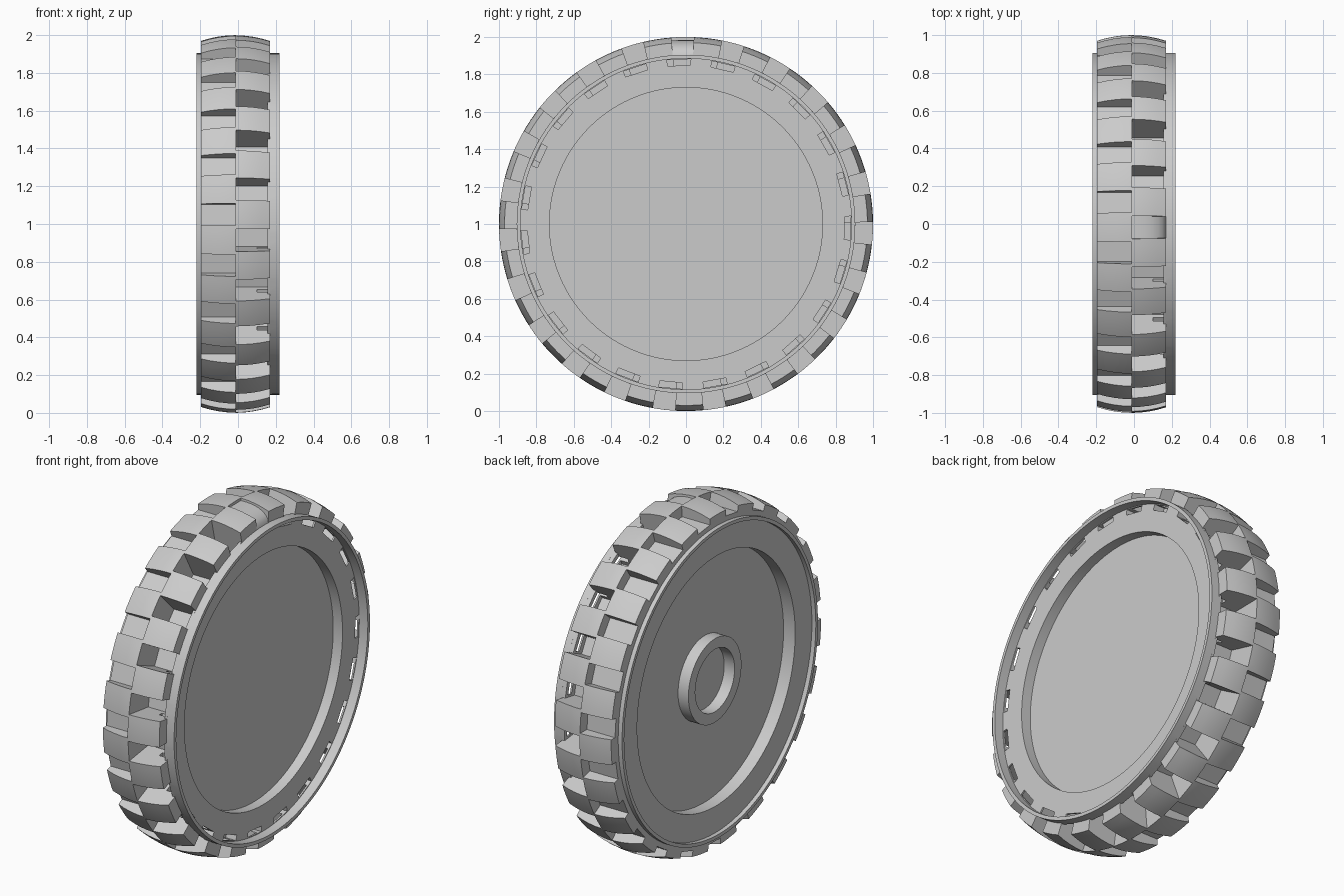
import bpy, bmesh
from math import sin, cos, radians, tau

if "Cube" in bpy.data.objects:
    bpy.data.objects.remove(bpy.data.objects["Cube"])

LUGS = 23
STEP = tau / LUGS

grey = bpy.data.materials.new("plain grey")
grey.use_nodes = True
grey.diffuse_color = (0.6, 0.6, 0.6, 1)
grey.node_tree.nodes["Principled BSDF"].inputs["Base Color"].default_value = (0.6, 0.6, 0.6, 1)


def wheel_point(x, r, a):
    """Point at radius r; the angle runs from the front up over the top."""
    return (x, -r * cos(a), 1 + r * sin(a))


def make_object(name, bm):
    bmesh.ops.recalc_face_normals(bm, faces=bm.faces)
    mesh = bpy.data.meshes.new(name)
    bm.to_mesh(mesh)
    bm.free()
    mesh.materials.append(grey)
    obj = bpy.data.objects.new(name, mesh)
    bpy.context.collection.objects.link(obj)
    return obj


def lathe(name, profile, segments, closed=False):
    """Turn an (x, radius) profile around the axle."""
    bm = bmesh.new()
    rings = [[bm.verts.new(wheel_point(x, r, tau * i / segments)) for x, r in profile]
             for i in range(segments)]
    n = len(profile)
    for i, ring in enumerate(rings):
        after = rings[(i + 1) % segments]
        for j in range(n if closed else n - 1):
            k = (j + 1) % n
            bm.faces.new((ring[j], ring[k], after[k], after[j]))
    bmesh.ops.remove_doubles(bm, verts=bm.verts, dist=1e-5)
    return make_object(name, bm)


def wedges(name, profile, start, end, places=range(LUGS)):
    """One prism per tread step, between two angles in degrees."""
    bm = bmesh.new()
    for i in places:
        a, b = [[bm.verts.new(wheel_point(x, r, i * STEP + radians(angle)))
                 for x, r in profile] for angle in (start, end)]
        bm.faces.new(a)
        bm.faces.new(b[::-1])
        for j in range(len(profile)):
            k = (j + 1) % len(profile)
            bm.faces.new((a[j], b[j], b[k], a[k]))
    return make_object(name, bm)


def cut(obj, cutter):
    cutter.hide_render = True
    mod = obj.modifiers.new("gaps", "BOOLEAN")
    mod.operation = "DIFFERENCE"
    mod.solver = "EXACT"
    mod.object = cutter
    bpy.context.view_layer.objects.active = obj
    bpy.ops.object.modifier_apply(modifier=mod.name)
    bpy.data.objects.remove(cutter)


def smooth(obj):
    bpy.ops.object.select_all(action="DESELECT")
    obj.select_set(True)
    bpy.context.view_layer.objects.active = obj
    bpy.ops.object.shade_smooth_by_angle(angle=radians(25))


# Tyre and rim: dished faces behind raised lips, and a crowned tread
LEFT, RIGHT = -0.195, 0.17
MID, HALF = (LEFT + RIGHT) / 2, (RIGHT - LEFT) / 2
crown = [(MID + HALF * t / 4, 1 - 0.03 * (t / 4) ** 2) for t in range(-4, 5)]


def rim_side(floor, face):
    return [(floor, 0), (floor, 0.73), (face, 0.73), (face, 0.885)]


profile = (rim_side(-0.12, -0.195) + [(-0.22, 0.885), (-0.22, 0.905), (LEFT, 0.905)] + crown
           + [(RIGHT, 0.905), (0.22, 0.905), (0.22, 0.885)] + rim_side(0.105, 0.165)[::-1])
tyre = lathe("tyre_and_rim", profile, LUGS * 6)

# Shallow gaps on one row
cut(tyre, wedges("shallow_gaps",
                 [(-0.25, 0.935), (-0.014, 0.935), (-0.014, 1.1), (-0.25, 1.1)], -0.45, 6.3))

# Deep gaps on the other row, running in behind the face of the rim
cut(tyre, wedges("deep_gaps",
                 [(-0.011, 0.82), (0.155, 0.82), (0.155, 0.906),
                  (0.18, 0.906), (0.18, 1.1), (-0.011, 1.1)], 7.25, 14.15))

# Slots through the face into the deep gaps
cut(tyre, wedges("slots", [(0.1, 0.85), (0.2, 0.85), (0.2, 0.882), (0.1, 0.882)], 5.1, 13.4))
smooth(tyre)

# The topmost deep gap is filled by a rounded block
shoulder = [(0.03 + 0.14 * sin(radians(t)), 0.905 + 0.08 * cos(radians(t)))
            for t in range(0, 91, 15)]
filler = wedges("gap_filler",
                [(-0.012, 0.82), (-0.012, 0.985)] + shoulder + [(0.156, 0.9), (0.156, 0.82)],
                7.25, 14.15, [5])
smooth(filler)

# Hub ring on one face
hub = lathe("hub_ring", [(-0.115, 0.182), (-0.187, 0.182), (-0.187, 0.245), (-0.115, 0.245)],
            64, closed=True)
smooth(hub)
